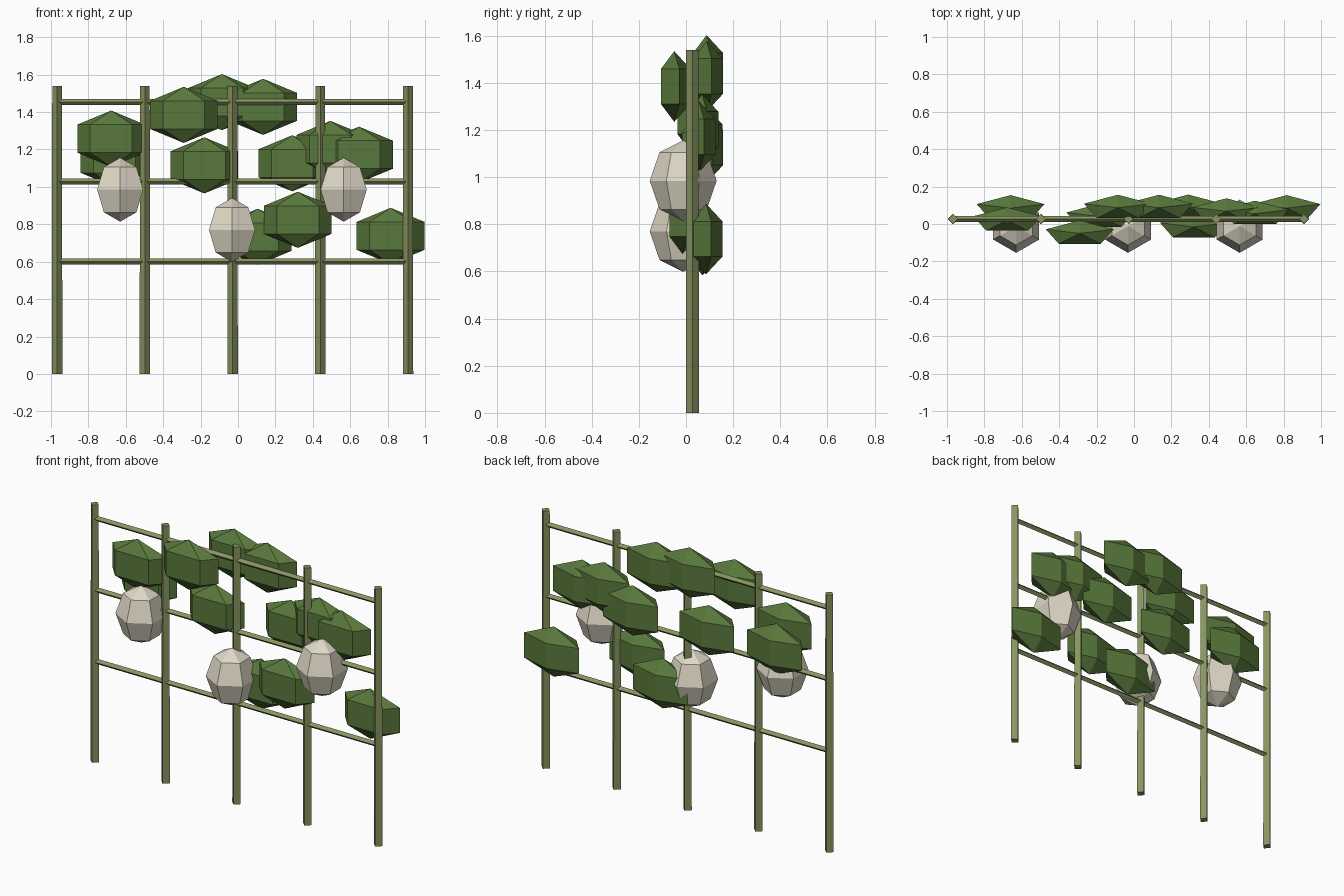
import bpy, bmesh
from math import pi
from mathutils import Matrix

if "Cube" in bpy.data.objects:
    bpy.data.objects.remove(bpy.data.objects["Cube"])


def material(name, rgb):
    m = bpy.data.materials.new(name)
    m.diffuse_color = (*rgb, 1)
    m.use_nodes = True
    m.node_tree.nodes["Principled BSDF"].inputs["Base Color"].default_value = m.diffuse_color
    return m


WOOD = material("green_wood", (0.25, 0.30, 0.12))
LEAF = material("leaf_green", (0.10, 0.19, 0.045))
PALE = material("pale_fruit", (0.74, 0.69, 0.57))


def finish(bm, name, mat):
    mesh = bpy.data.meshes.new(name)
    bm.to_mesh(mesh)
    bm.free()
    mesh.materials.append(mat)
    obj = bpy.data.objects.new(name, mesh)
    bpy.context.collection.objects.link(obj)
    return obj


def blob(name, loc, size, segments, rings, mat):
    # faceted ellipsoid, first meridian towards +y
    bm = bmesh.new()
    bmesh.ops.create_uvsphere(bm, u_segments=segments, v_segments=rings, radius=1)
    bmesh.ops.scale(bm, vec=size, verts=bm.verts)
    finish(bm, name, mat).location = loc


def bar(name, loc, r1, r2, length, mat, turn=0):
    # four-sided bar with an edge facing the front
    bm = bmesh.new()
    bmesh.ops.create_cone(bm, cap_ends=True, segments=4, radius1=r1, radius2=r2, depth=length)
    bmesh.ops.rotate(bm, cent=(0, 0, 0), matrix=Matrix.Rotation(turn, 3, 'Y'), verts=bm.verts)
    finish(bm, name, mat).location = loc


# Trellis frame
FRAME_Y = 0.027
for i in range(5):
    bar(f"post_{i + 1}", (-0.967 + 0.469 * i, FRAME_Y, 0.77), 0.028, 0.026, 1.54, WOOD)
for i, z in enumerate((0.60, 1.028, 1.455)):
    bar(f"rail_{i + 1}", (-0.029, FRAME_Y, z), 0.016, 0.016, 1.876, WOOD, pi / 2)

# Leaf clumps
leaves = [
    (-0.678, 0.02, 1.258), (-0.66, 0.085, 1.15), (-0.29, -0.05, 1.385),
    (-0.086, 0.087, 1.453), (0.134, 0.087, 1.428), (-0.18, 0.04, 1.115),
    (0.29, 0.088, 1.126), (0.32, -0.015, 0.824), (0.105, 0.07, 0.733),
    (0.816, 0.085, 0.738), (0.494, 0.068, 1.203), (0.647, 0.055, 1.172),
]
for i, loc in enumerate(leaves):
    blob(f"leaf_clump_{i + 1}", loc, (0.22, 0.08, 0.15), 5, 3, LEAF)

# Hanging pale fruit
for i, (x, z) in enumerate(((-0.63, 0.985), (-0.032, 0.77), (0.565, 0.985))):
    blob(f"fruit_{i + 1}", (x, -0.012, z), (0.142, 0.142, 0.171), 6, 4, PALE)
